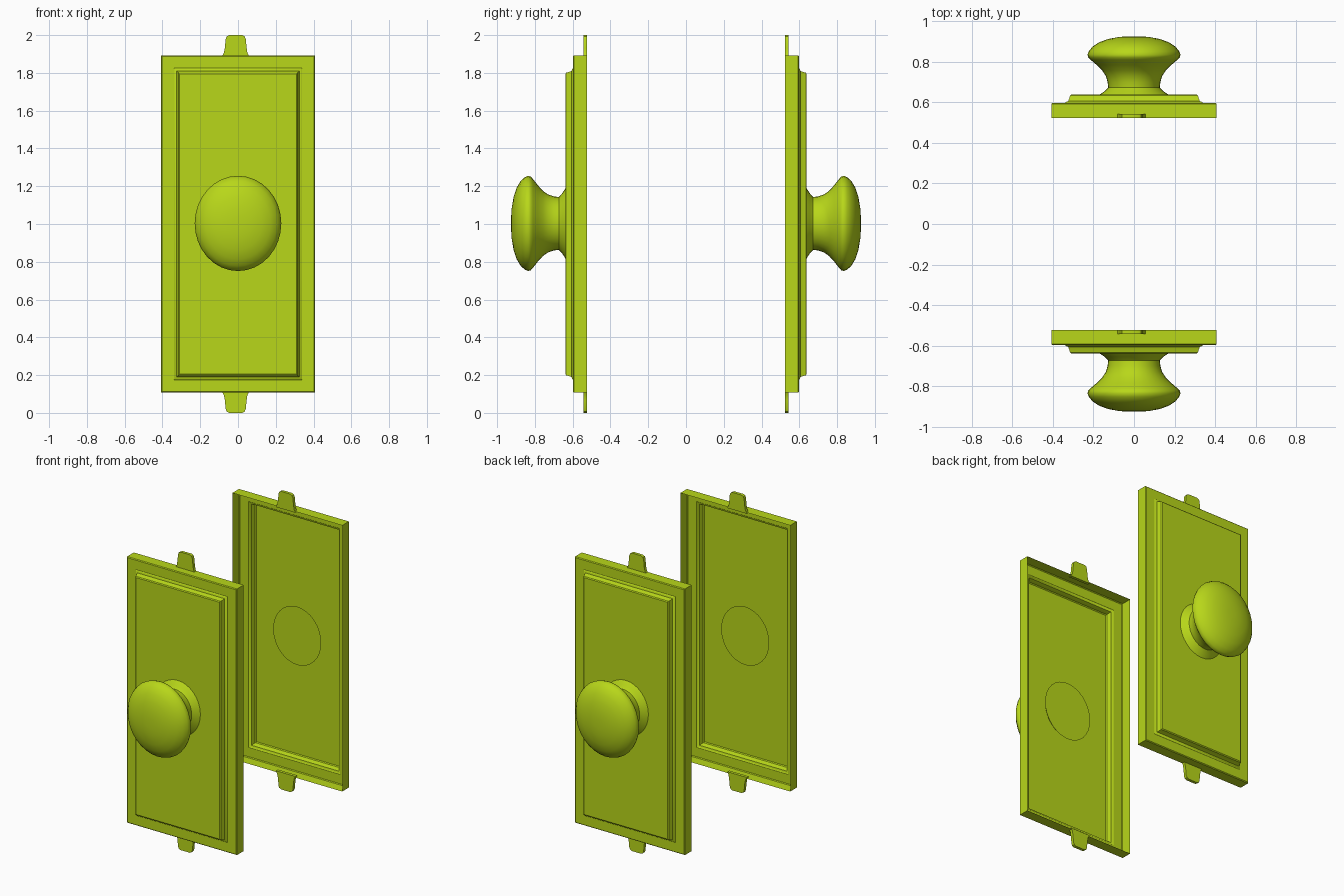
import bpy, bmesh, math

if "Cube" in bpy.data.objects:
    bpy.data.objects.remove(bpy.data.objects["Cube"])

green = bpy.data.materials.new("lime_green")
green.diffuse_color = (0.48, 0.68, 0.01, 1)
green.use_nodes = True
green.node_tree.nodes["Principled BSDF"].inputs["Base Color"].default_value = green.diffuse_color


def finish(name, bm, angle=35):
    bmesh.ops.recalc_face_normals(bm, faces=bm.faces[:])
    me = bpy.data.meshes.new(name)
    bm.to_mesh(me)
    bm.free()
    me.materials.append(green)
    ob = bpy.data.objects.new(name, me)
    bpy.context.collection.objects.link(ob)
    bpy.ops.object.select_all(action='DESELECT')
    ob.select_set(True)
    bpy.context.view_layer.objects.active = ob
    bpy.ops.object.shade_smooth_by_angle(angle=math.radians(angle))
    return ob


def loft(bm, rings):
    """Skin a list of closed vertex rings and cap the last one."""
    rings = [[bm.verts.new(p) for p in r] for r in rings]
    for a, b in zip(rings, rings[1:]):
        n = len(a)
        for i in range(n):
            bm.faces.new((a[i], a[(i + 1) % n], b[(i + 1) % n], b[i]))
    bm.faces.new(rings[-1])
    return rings


# pressed plate section: (inset from outer edge, distance from centre)
PLATE = [(0, .523), (0, .593), (.005, .598), (.068, .598), (.074, .603),
         (.083, .606), (.088, .618), (.092, .634), (.098, .639)]
# knob section: (radius, distance from centre)
KNOB = [(.196, .628), (.185, .639), (.16, .655), (.14, .673), (.143, .70),
        (.153, .73), (.172, .757), (.203, .785), (.235, .81), (.248, .822),
        (.252, .835), (.245, .853), (.225, .875), (.19, .896), (.14, .913),
        (.08, .923), (.03, .926)]
# tab outline for the top tab: (x, z)
TAB = [(-.086, 1.885), (-.075, 1.905), (-.07, 1.93), (-.065, 1.98), (-.06, 1.993),
       (-.046, 2.0), (.022, 2.0), (.035, 1.993), (.041, 1.98), (.046, 1.93),
       (.05, 1.905), (.06, 1.885)]
SIDES = 32

for side, s in (("front", -1), ("back", 1)):
    # hollow plate with raised panel
    bm = bmesh.new()
    loft(bm, [[(sx * (.408 - d), s * y, 1 + sz * (.893 - d))
               for sx, sz in ((-1, -1), (1, -1), (1, 1), (-1, 1))]
              for d, y in PLATE])
    finish(side + "_plate", bm)

    # slightly oval turned knob, its base showing inside the plate
    bm = bmesh.new()
    rings = loft(bm, [[(.91 * r * math.cos(2 * math.pi * i / SIDES), s * y,
                        1.003 + r * math.sin(2 * math.pi * i / SIDES))
                       for i in range(SIDES)] for r, y in KNOB])
    bm.faces.new(rings[0])
    finish(side + "_knob", bm, 40)

    # fixing tabs at top and bottom
    for end, flip in (("top", False), ("bottom", True)):
        bm = bmesh.new()
        rings = loft(bm, [[(x, s * y, 2 - z if flip else z) for x, z in TAB]
                          for y in (.523, .543)])
        bm.faces.new(rings[0])
        finish(f"{side}_{end}_tab", bm)
